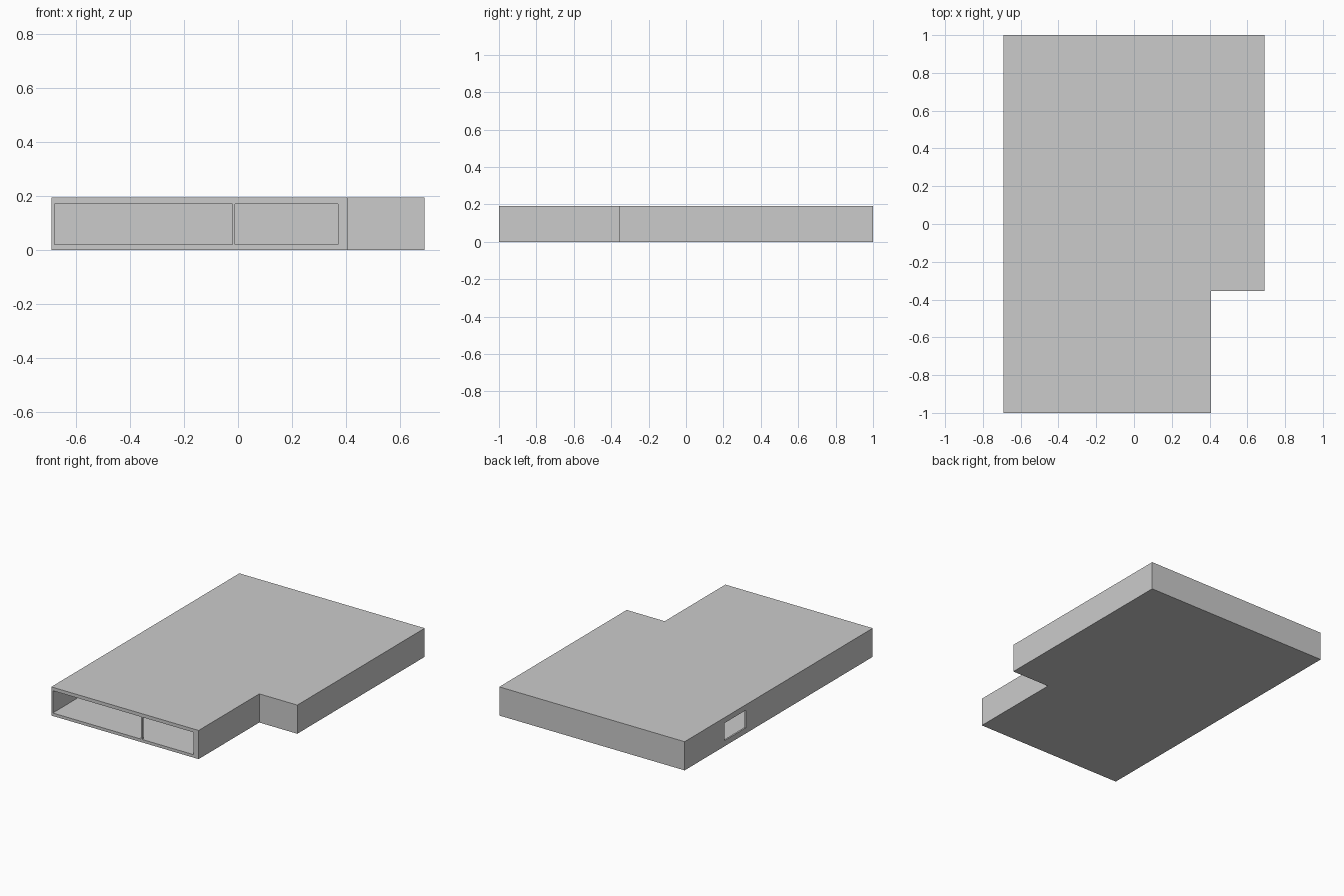
import bpy, bmesh

if "Cube" in bpy.data.objects:
    bpy.data.objects.remove(bpy.data.objects["Cube"])

H, T = 0.193, 0.011          # overall height, wall thickness
HX, NX, NY = 0.69, 0.407, -0.355   # half width, notch corner
FLOOR, CEIL = 0.02, 0.17


def prism(name, pts, z0, z1):
    """Upright prism from a plan outline."""
    bm = bmesh.new()
    face = bm.faces.new([bm.verts.new((x, y, z0)) for x, y in pts])
    res = bmesh.ops.extrude_face_region(bm, geom=[face])
    top = [v for v in res["geom"] if isinstance(v, bmesh.types.BMVert)]
    bmesh.ops.translate(bm, verts=top, vec=(0, 0, z1 - z0))
    bmesh.ops.recalc_face_normals(bm, faces=bm.faces)
    me = bpy.data.meshes.new(name)
    bm.to_mesh(me)
    bm.free()
    ob = bpy.data.objects.new(name, me)
    bpy.context.collection.objects.link(ob)
    return ob


def plan(t):
    """L-shaped outline, inset by t."""
    return [(-HX + t, -1 + t), (NX - t, -1 + t), (NX - t, NY + t),
            (HX - t, NY + t), (HX - t, 1 - t), (-HX + t, 1 - t)]


def box(name, x0, x1, y0, y1, z0, z1):
    return prism(name, [(x0, y0), (x1, y0), (x1, y1), (x0, y1)], z0, z1)


# solid L-shaped body
shell = prism("building_shell", plan(0), 0, H)

# hollow interior, two front openings, side window
cutters = [
    prism("interior_cutter", plan(T), FLOOR, CEIL),
    box("wide_opening_cutter", -HX + T, -0.021, -1.1, -0.98, FLOOR, CEIL),
    box("narrow_opening_cutter", -0.011, 0.37, -1.1, -0.98, FLOOR, CEIL),
    box("window_cutter", -0.8, -0.67, 0.35, 0.575, 0.038, 0.156),
]
bpy.context.view_layer.objects.active = shell
shell.select_set(True)
for c in cutters:
    c.hide_render = True
    mod = shell.modifiers.new(c.name, 'BOOLEAN')
    mod.operation = 'DIFFERENCE'
    mod.solver = 'EXACT'
    mod.object = c
    bpy.ops.object.modifier_apply(modifier=mod.name)
    bpy.data.objects.remove(c)
